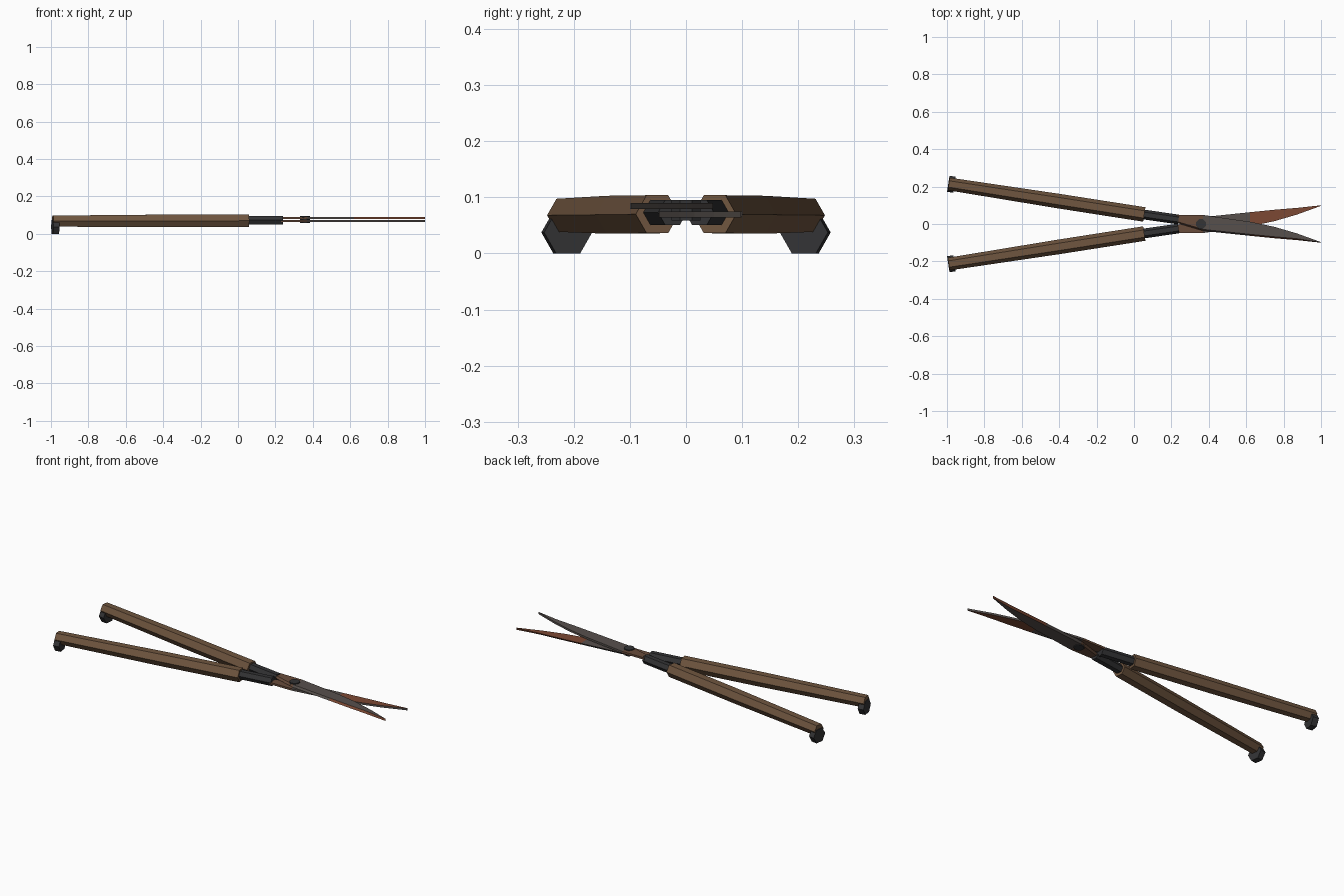
import bpy, bmesh, math
from mathutils import Vector

cube = bpy.data.objects.get("Cube")
if cube:
    bpy.data.objects.remove(cube)


def make_material(name, rgb):
    mat = bpy.data.materials.new(name)
    mat.use_nodes = True
    mat.diffuse_color = (*rgb, 1)
    mat.node_tree.nodes["Principled BSDF"].inputs["Base Color"].default_value = (*rgb, 1)
    return mat


wood = make_material("brown wood", (0.16, 0.092, 0.05))
iron = make_material("dark iron", (0.033, 0.033, 0.035))
steel = make_material("grey steel", (0.095, 0.08, 0.073))
rust = make_material("rust", (0.2, 0.065, 0.033))
tarnish = make_material("tarnished brown", (0.14, 0.072, 0.043))


def finish(name, bm, materials):
    bmesh.ops.recalc_face_normals(bm, faces=bm.faces)
    mesh = bpy.data.meshes.new(name)
    bm.to_mesh(mesh)
    bm.free()
    for mat in materials:
        mesh.materials.append(mat)
    obj = bpy.data.objects.new(name, mesh)
    bpy.context.collection.objects.link(obj)
    return obj


def loft(bm, rings):
    """Skin a list of point rings, returning (ring number, side number, face)."""
    rows = [[bm.verts.new(p) for p in ring] for ring in rings]
    n = len(rows[0])
    faces = []
    for i in range(len(rows) - 1):
        for j in range(n):
            k = (j + 1) % n
            faces.append((i, j, bm.faces.new(
                (rows[i][j], rows[i][k], rows[i + 1][k], rows[i + 1][j]))))
    bm.faces.new(rows[0])
    bm.faces.new(rows[-1])
    return faces


def hex_bar(name, stations, mat):
    """Six-sided bar through (centre, radius) stations, ridges to the sides."""
    along = (Vector(stations[-1][0]) - Vector(stations[0][0])).normalized()
    side = along.cross(Vector((0, 0, 1))).normalized()
    up = side.cross(along)
    rings = []
    for centre, radius in stations:
        rings.append([Vector(centre) + radius * (
            side * math.cos(k * math.pi / 3) + up * math.sin(k * math.pi / 3))
            for k in range(6)])
    bm = bmesh.new()
    loft(bm, rings)
    return finish(name, bm, [mat])


# Wooden handles, iron shanks and hanging end knobs
for label, s in (("left", 1), ("right", -1)):
    hex_bar(label + "_handle", [((-0.99, s * 0.214, 0.068), 0.034),
                                ((-0.4, s * 0.122, 0.069), 0.039),
                                ((0.055, s * 0.051, 0.07), 0.039)], wood)
    hex_bar(label + "_shank", [((0.03, s * 0.054, 0.073), 0.026),
                               ((0.238, s * 0.024, 0.073), 0.026)], iron)
    hex_bar(label + "_end_knob", [((-0.993, s * 0.215, 0.0375), 0.0433),
                                  ((-0.96, s * 0.21, 0.0375), 0.0433)], iron)

# Blade stations: x, spine y, cutting edge y
BLADE = [(0.23, 0.005, 0.048), (0.37, -0.037, 0.048), (0.62, -0.063, 0.012),
         (0.75, -0.076, -0.015), (0.87, -0.086, -0.05), (1.0, -0.1, -0.097)]


def blade(name, flip):
    bm = bmesh.new()
    rings = []
    for x, spine, edge in BLADE:
        bevel = min(0.008, (edge - spine) * 0.3)
        section = [(spine, 0.002), (edge, 0.002), (edge, 0.013), (spine + bevel, 0.013)]
        rings.append([(x, flip * y, 0.077 + flip * z) for y, z in section])
    # Tang brown, mating face and spine rusty towards the tip, the rest grey
    for i, j, face in loft(bm, rings):
        if i == 0:
            face.material_index = 2
        elif i > 1 and j in (0, 3):
            face.material_index = 1
    return finish(name, bm, [steel, rust, tarnish])


blade("upper_blade", 1)
blade("lower_blade", -1)

# Pivot bolt through both blades
bm = bmesh.new()
bmesh.ops.create_cone(bm, cap_ends=True, segments=8, radius1=0.028, radius2=0.028, depth=0.037)
bolt = finish("pivot_bolt", bm, [iron])
bolt.location = (0.358, 0, 0.077)
bolt.rotation_euler.z = math.pi / 8
